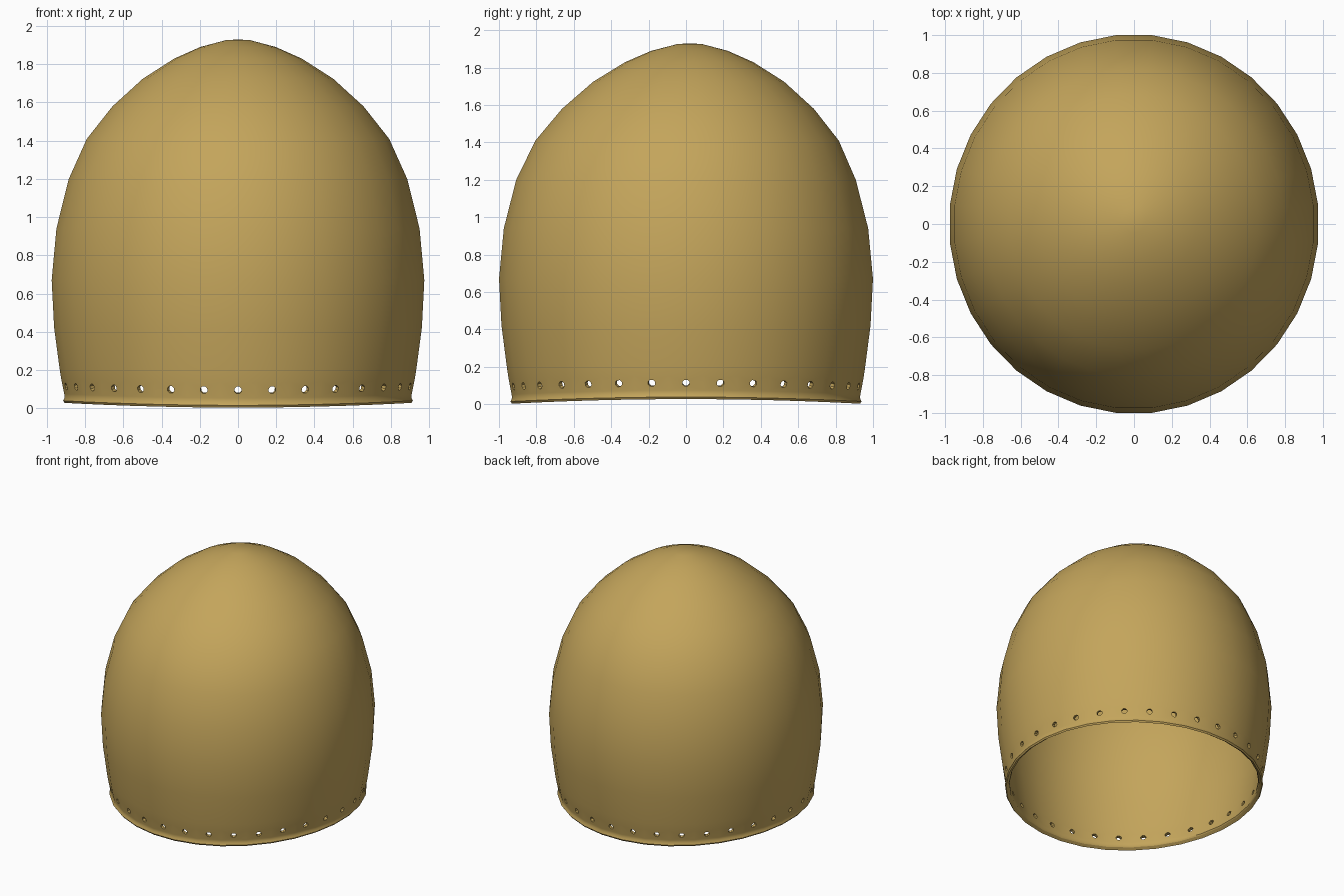
import bpy, bmesh, math

if "Cube" in bpy.data.objects:
    bpy.data.objects.remove(bpy.data.objects["Cube"])

N = 32                                   # columns round the cap
Y_SCALE = 1.025                          # slightly deeper than wide

# outer profile (radius, height) from rim to crown
PROFILE = [(0.912, 0.0), (0.92, 0.012), (0.912, 0.03), (0.914, 0.05),
           (0.93, 0.135), (0.938, 0.19), (0.967, 0.42), (0.98, 0.67),
           (0.955, 0.94), (0.89, 1.20), (0.795, 1.41), (0.66, 1.58),
           (0.50, 1.725), (0.335, 1.83), (0.20, 1.89), (0.065, 1.926)]
HOLE_ROW = 3                             # profile band carrying the eyelets
HOLE_R = 0.02


def shell_point(r, z, a):
    """Point on the shell: oval plan, wavy rim, crown nudged backwards."""
    rim = (0.003 + 0.025 * math.cos(a) ** 2) * max(0.0, 1 - z / 0.4)
    shift = 0.02 * max(0.0, (z - 1.2) / 0.73)
    return (r * math.cos(a), r * math.sin(a) * Y_SCALE + shift, z + rim)


def angle(i):
    return 2 * math.pi * (i + 0.5) / N


def eyelet_panel(bm, row, i, corners):
    """Quad panel with an eight-sided hole in its middle."""
    (r0, z0), (r1, z1) = PROFILE[row], PROFILE[row + 1]
    zc, ac = (z0 + z1) / 2, angle(i + 0.5)
    ring = []
    for k in range(8):
        t = math.radians(-112.5 + 45 * k)
        z = zc + HOLE_R * math.sin(t)
        da = HOLE_R * math.cos(t) / r0
        r = r0 + (r1 - r0) * (z - z0) / (z1 - z0)
        r *= math.cos(math.pi / N) / math.cos(da)
        ring.append(bm.verts.new(shell_point(r, z, ac + da)))
    # corners run: lower left, lower right, upper right, upper left
    for c in range(4):
        a, b = ring[2 * c], ring[2 * c + 1]
        nxt = ring[(2 * c + 2) % 8]
        bm.faces.new((corners[c], corners[(c + 1) % 4], b, a))
        bm.faces.new((corners[(c + 1) % 4], nxt, b))


# cap shell
bm = bmesh.new()
rows = [[bm.verts.new(shell_point(r, z, angle(i))) for i in range(N)]
        for r, z in PROFILE]
for j in range(len(rows) - 1):
    for i in range(N):
        n = (i + 1) % N
        quad = (rows[j][i], rows[j][n], rows[j + 1][n], rows[j + 1][i])
        if j == HOLE_ROW:
            eyelet_panel(bm, j, i, quad)
        else:
            bm.faces.new(quad)
apex = bm.verts.new((0, 0.02, 1.93))
for i in range(N):
    bm.faces.new((rows[-1][i], rows[-1][(i + 1) % N], apex))
bmesh.ops.recalc_face_normals(bm, faces=bm.faces)

mesh = bpy.data.meshes.new("cap_shell")
bm.to_mesh(mesh)
bm.free()
cap = bpy.data.objects.new("cap_shell", mesh)
bpy.context.collection.objects.link(cap)

# single tan material
tan = bpy.data.materials.new("tan")
tan.diffuse_color = (0.55, 0.375, 0.105, 1)
tan.use_nodes = True
tan.node_tree.nodes["Principled BSDF"].inputs["Base Color"].default_value = tan.diffuse_color
mesh.materials.append(tan)

# wall thickness, inward, which also lines the eyelets
wall = cap.modifiers.new("wall", 'SOLIDIFY')
wall.thickness = 0.025
wall.offset = -1
bpy.context.view_layer.objects.active = cap
cap.select_set(True)
bpy.ops.object.modifier_apply(modifier="wall")
bpy.ops.object.shade_smooth_by_angle(angle=math.radians(40))
